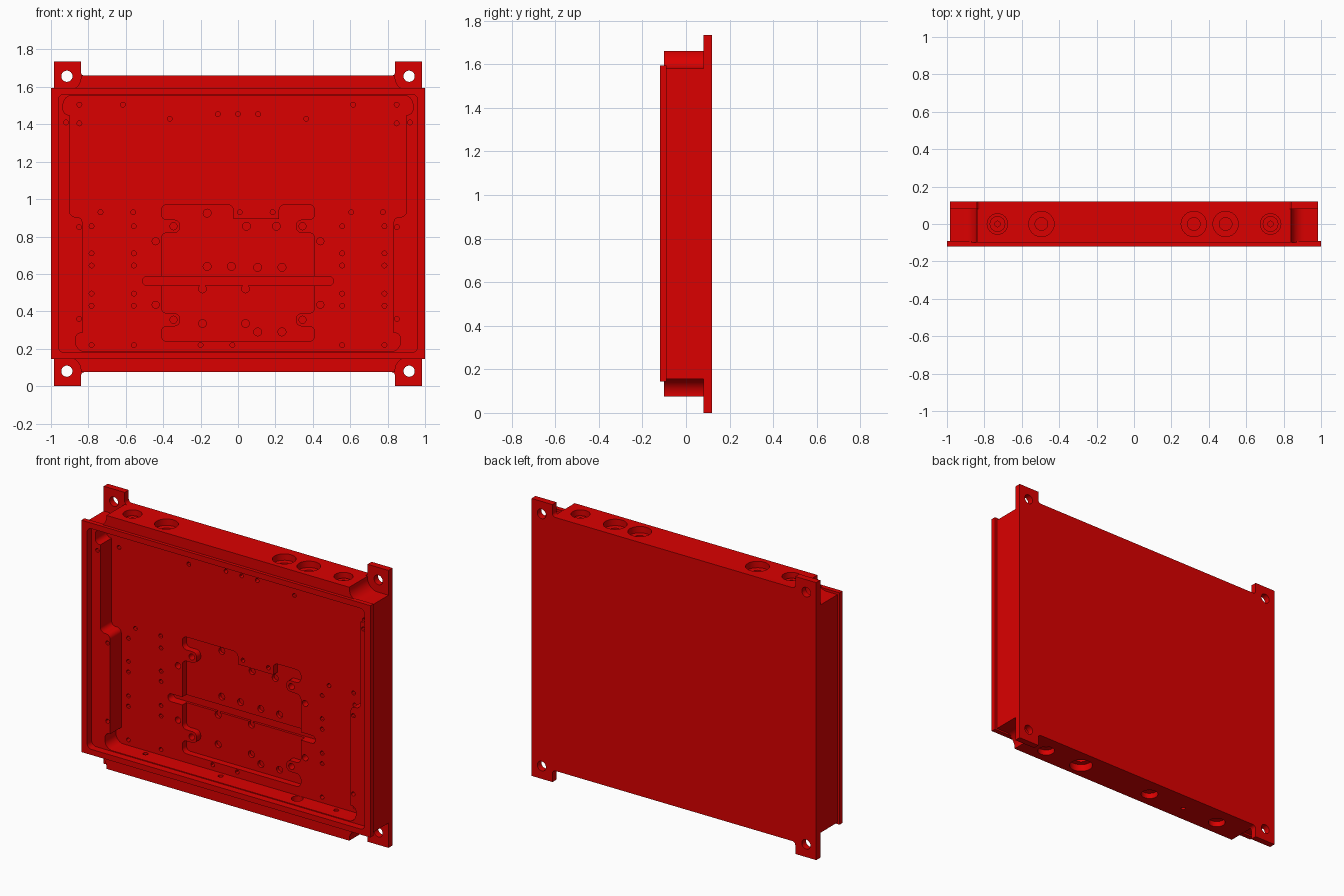
import bpy
import bmesh
from math import pi
from mathutils import Matrix, Vector

cube = bpy.data.objects.get("Cube")
if cube:
    bpy.data.objects.remove(cube, do_unlink=True)

red = bpy.data.materials.new("anodised_red")
red.use_nodes = True
color = (0.71, 0, 0, 1)
red.diffuse_color = color
red.node_tree.nodes["Principled BSDF"].inputs["Base Color"].default_value = color

MID = 0.8675  # half of the total height
FLOOR = 0.035  # depth of the cavity floor


def finish(name, bm):
    bmesh.ops.recalc_face_normals(bm, faces=bm.faces)
    mesh = bpy.data.meshes.new(name)
    bm.to_mesh(mesh)
    bm.free()
    mesh.materials.append(red)
    obj = bpy.data.objects.new(name, mesh)
    bpy.context.collection.objects.link(obj)
    return obj


def rounded(points, steps=6):
    """Replace each right-angled corner (x, z, radius) by a quarter arc."""
    out = []
    for i, (x, z, r) in enumerate(points):
        p = Vector((x, z))
        if not r:
            out.append(p)
            continue
        a = (Vector(points[i - 1][:2]) - p).normalized()
        b = (Vector(points[(i + 1) % len(points)][:2]) - p).normalized()
        centre = p + (a + b) * r
        for k in range(steps + 1):
            t = k / steps
            d = (-b * (1 - t) - a * t).normalized()
            out.append(centre + d * r)
    return out


def prism(name, points, front, back):
    bm = bmesh.new()
    face = bm.faces.new([bm.verts.new((p.x, front, p.y)) for p in rounded(points)])
    ext = bmesh.ops.extrude_face_region(bm, geom=[face])
    verts = [v for v in ext["geom"] if isinstance(v, bmesh.types.BMVert)]
    bmesh.ops.translate(bm, verts=verts, vec=(0, back - front, 0))
    # close the front again if the extrusion consumed the first face
    bmesh.ops.holes_fill(bm, edges=[e for e in bm.edges if e.is_boundary])
    return finish(name, bm)


def mirror_x(half):
    return half + [(-x, z, r) for x, z, r in reversed(half)]


def four_fold(quarter):
    top = [(x, MID + z, r) for x, z, r in quarter]
    low = [(x, MID - z, r) for x, z, r in reversed(quarter)]
    return mirror_x(top + low)


def box(w, low, high, r=0):
    return mirror_x([(w, high, r), (w, low, r)])


def holes(name, places, radius, start, end, upright=False, sides=24):
    """Cylinders along y at (x, z), or along z at (x, y) when upright."""
    bm = bmesh.new()
    turn = Matrix() if upright else Matrix.Rotation(pi / 2, 4, "X")
    mid = (start + end) / 2
    for a, b in places:
        spot = (a, b, mid) if upright else (a, mid, b)
        bmesh.ops.create_cone(bm, cap_ends=True, segments=sides, radius1=radius,
                              radius2=radius, depth=abs(end - start),
                              matrix=Matrix.Translation(spot) @ turn)
    return finish(name, bm)


def combine(target, tool, operation="DIFFERENCE"):
    mod = target.modifiers.new("combine", "BOOLEAN")
    mod.operation = operation
    mod.solver = "EXACT"
    mod.object = tool
    bpy.context.view_layer.objects.active = target
    bpy.ops.object.modifier_apply(modifier=mod.name)
    bpy.data.objects.remove(tool, do_unlink=True)


# Solid housing: core with scooped corners, front flange, eared back plate
core = [(0.84, 0.7925, 0), (0.84, 0.7125, 0.07), (0.985, 0.7125, 0)]
ears = [(0.84, 0.7925, 0.02), (0.84, MID, 0), (0.985, MID, 0)]
housing = prism("housing", four_fold(core), -0.1, 0.1)
combine(housing, prism("flange", box(1, 0.145, 1.595), -0.12, -0.09), "UNION")
combine(housing, prism("back_plate", four_fold(ears), 0.08, 0.12), "UNION")

# Lid seat and main cavity with corner lobes
combine(housing, prism("lid_seat", box(0.96, 0.18, 1.56, 0.03), -0.2, -0.075))
cavity = [(0.935, 1.555, 0.05), (0.935, 1.45, 0.03), (0.9, 1.45, 0),
          (0.9, 0.905, 0.03), (0.832, 0.905, 0.03), (0.832, 0.285, 0),
          (0.868, 0.285, 0.03), (0.868, 0.185, 0.05)]
combine(housing, prism("cavity", mirror_x(cavity), -0.2, FLOOR))

# Board recess with screw tabs and a notch in its top edge
R = 0.03
side = [(0.41, 0.97, R)]
for z in (0.855, 0.355):
    side += [(0.41, z + 0.035, R), (0.31, z + 0.035, R),
             (0.31, z - 0.035, R), (0.41, z - 0.035, R)]
side.append((0.41, 0.24, R))
notch = [(-0.025, 0.97, R), (-0.025, 0.895, 0), (0.22, 0.895, 0), (0.22, 0.97, R)]
combine(housing, prism("board_recess", mirror_x(side) + notch, -0.05, FLOOR + 0.04))
combine(housing, prism("slot", box(0.51, 0.538, 0.587, 0.024), -0.05, FLOOR + 0.055))

# Round pockets inside the recess
pockets = [(-0.165, 0.925), (0.045, 0.855), (0.205, 0.855), (-0.165, 0.64), (-0.035, 0.64)]
pockets += [(x, z) for x in (-0.19, 0.04) for z in (0.52, 0.335)]
pockets += [(x, z) for x in (0.105, 0.235) for z in (0.635, 0.29)]
combine(housing, holes("pockets", pockets, 0.021, -0.05, FLOOR + 0.06))

# Board screw holes
screws = [(s * x, z) for s in (-1, 1)
          for x, z in ((0.345, 0.855), (0.345, 0.355), (0.44, 0.775), (0.44, 0.435))]
combine(housing, holes("screw_holes", screws, 0.019, -0.05, FLOOR + 0.06))

# Small tapped holes in the cavity floor and ledge
taps = [(s * x, z) for s in (-1, 1) for x in (0.783, 0.557)
        for z in (0.855, 0.71, 0.645, 0.495, 0.43, 0.22)]
taps += [(s * x, z) for s in (-1, 1)
         for x, z in ((0.848, 1.505), (0.615, 1.505), (0.92, 1.41), (0.848, 1.405),
                      (0.365, 1.43), (0.108, 1.455), (0.85, 0.85), (0.85, 0.36))]
taps += [(x, 0.93) for x in (-0.735, -0.56, 0.01, 0.185, 0.605, 0.775)]
taps += [(0, 1.455), (-0.2, 0.22), (-0.03, 0.22)]
combine(housing, holes("tapped_holes", taps, 0.013, -0.2, FLOOR + 0.04, sides=12))

# Mounting holes through the ears
mounts = [(s * 0.915, z) for s in (-1, 1) for z in (0.08, 1.657)]
combine(housing, holes("mounting_holes", mounts, 0.03, 0, 0.2))

# Connector bores: wide counterbore, then a narrow hole into the cavity
wide = [(x, 0) for x in (-0.495, 0.32, 0.49)]
ends = [(x, 0) for x in (-0.73, 0.73)]
low = [(x, 0) for x in (0.68, -0.12, -0.64)]
for places, radius, inner, outer, step, reach in (
        (wide, 0.068, 0.034, 1.7, 1.62, 1.5),
        (ends, 0.055, 0.015, 1.7, 1.6, 1.5),
        ([(0.41, 0)], 0.068, 0.034, 0.04, 0.12, 0.2),
        (low, 0.05, 0.015, 0.04, 0.11, 0.2),
        ([(-0.38, 0)], 0.013, 0.01, 0.04, 0.12, 0.14)):
    combine(housing, holes("counterbores", places, radius, outer, step, True))
    combine(housing, holes("bores", places, inner, outer, reach, True))

# Raised collars in the end bores
collars = holes("bore_collars", ends, 0.042, 1.59, 1.63, True)
combine(collars, holes("collar_holes", ends, 0.015, 1.5, 1.7, True))

for obj in (housing, collars):
    bpy.ops.object.select_all(action="DESELECT")
    obj.select_set(True)
    bpy.context.view_layer.objects.active = obj
    bpy.ops.object.shade_smooth_by_angle(angle=pi / 6)
